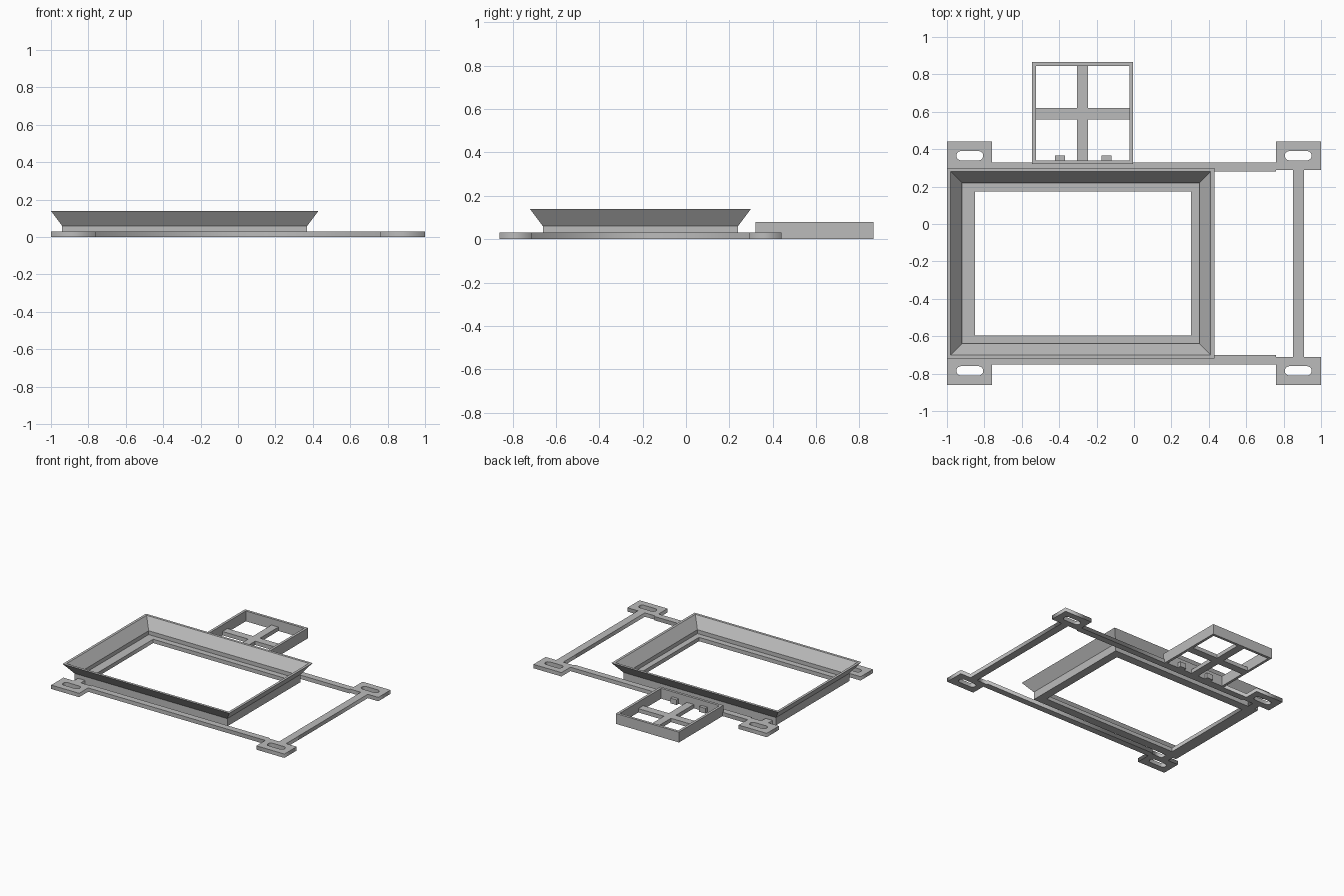
import bpy, bmesh, math

if "Cube" in bpy.data.objects:
    bpy.data.objects.remove(bpy.data.objects["Cube"], do_unlink=True)

grey = bpy.data.materials.new("plain grey")
grey.use_nodes = True
colour = (0.5, 0.5, 0.5, 1)
grey.diffuse_color = colour
grey.node_tree.nodes["Principled BSDF"].inputs["Base Color"].default_value = colour


def add_mesh(name, bm):
    bmesh.ops.recalc_face_normals(bm, faces=bm.faces)
    mesh = bpy.data.meshes.new(name)
    bm.to_mesh(mesh)
    bm.free()
    mesh.materials.append(grey)
    ob = bpy.data.objects.new(name, mesh)
    bpy.context.collection.objects.link(ob)
    return ob


def ring(name, x0, x1, y0, y1, profile):
    """Sweep a closed (outward offset, height) profile round a rectangle."""
    bm = bmesh.new()
    corners = [(x0, y0, -1, -1), (x1, y0, 1, -1), (x1, y1, 1, 1), (x0, y1, -1, 1)]
    loops = [[bm.verts.new((x + sx * d, y + sy * d, z)) for x, y, sx, sy in corners]
             for d, z in profile]
    for i, a in enumerate(loops):
        b = loops[(i + 1) % len(loops)]
        for k in range(4):
            n = (k + 1) % 4
            bm.faces.new((a[k], a[n], b[n], b[k]))
    return add_mesh(name, bm)


def box(name, x0, x1, y0, y1, z0, z1):
    bm = bmesh.new()
    bmesh.ops.create_cube(bm, size=1)
    for v in bm.verts:
        v.co = (x1 if v.co.x > 0 else x0, y1 if v.co.y > 0 else y0,
                z1 if v.co.z > 0 else z0)
    return add_mesh(name, bm)


def mirrored(quarter):
    """Mirror a quarter outline, running from +x to +y, into a full loop."""
    half = quarter + [(-x, y) for x, y in reversed(quarter)]
    return half + [(x, -y) for x, y in reversed(half)]


def slot(cx, cy, half_length, radius, steps=8):
    pts = []
    for side in (1, -1):
        for i in range(steps + 1):
            a = side * math.pi / 2 - math.pi / 2 + math.pi * (i / steps - 0.5) + math.pi / 2
            a = math.pi * (i / steps - 0.5) + (0 if side > 0 else math.pi)
            pts.append((cx + side * half_length + radius * math.cos(a),
                        cy + radius * math.sin(a)))
    return pts


# Mounting frame: flat outline with four slotted corner tabs
outer = mirrored([(.91, .50), (1, .50), (1, .65), (.76, .65), (.76, .54)])
inner = mirrored([(.85, .50), (.76, .50), (.76, .49)])
slots = [slot(sx * .878, sy * .575, .047, .025) for sx in (1, -1) for sy in (1, -1)]
curve = bpy.data.curves.new("mounting_frame_outline", "CURVE")
curve.dimensions = "2D"
curve.fill_mode = "BOTH"
curve.extrude = 0.015
for pts in [outer, inner] + slots:
    spline = curve.splines.new("POLY")
    spline.points.add(len(pts) - 1)
    spline.use_cyclic_u = True
    for p, (x, y) in zip(spline.points, pts):
        p.co = (x, y, 0, 1)
outline = bpy.data.objects.new("mounting_frame_outline", curve)
bpy.context.collection.objects.link(outline)
bpy.context.view_layer.update()
flat = bpy.data.meshes.new_from_object(
    outline.evaluated_get(bpy.context.evaluated_depsgraph_get()))
bm = bmesh.new()
bm.from_mesh(flat)
bpy.data.objects.remove(outline, do_unlink=True)
bpy.data.meshes.remove(flat)
bmesh.ops.remove_doubles(bm, verts=bm.verts, dist=0.0001)
bmesh.ops.translate(bm, verts=bm.verts, vec=(0, -.21, .015))
add_mesh("mounting_frame", bm)

# Screen bezel: flange, upright wall and flared rim
ring("screen_bezel", -.94, .37, -.66, .24,
     [(0, 0), (0, .06), (.06, .14), (.04, .14), (-.02, .06), (-.02, .03),
      (-.065, .03), (-.065, 0)])

# Side tray: walls, crossed floor bars and two small catches
ring("tray_walls", -.545, -.005, .32, .865, [(0, 0), (0, .08), (-.02, .08), (-.02, 0)])
box("tray_bar_lengthwise", -.305, -.245, .34, .845, 0, .03)
box("tray_bar_crosswise", -.525, -.025, .56, .62, 0, .03)
for label, x in (("right", -.395), ("left", -.148)):
    box("tray_catch_" + label, x - .027, x + .027, .34, .365, 0, .04)
